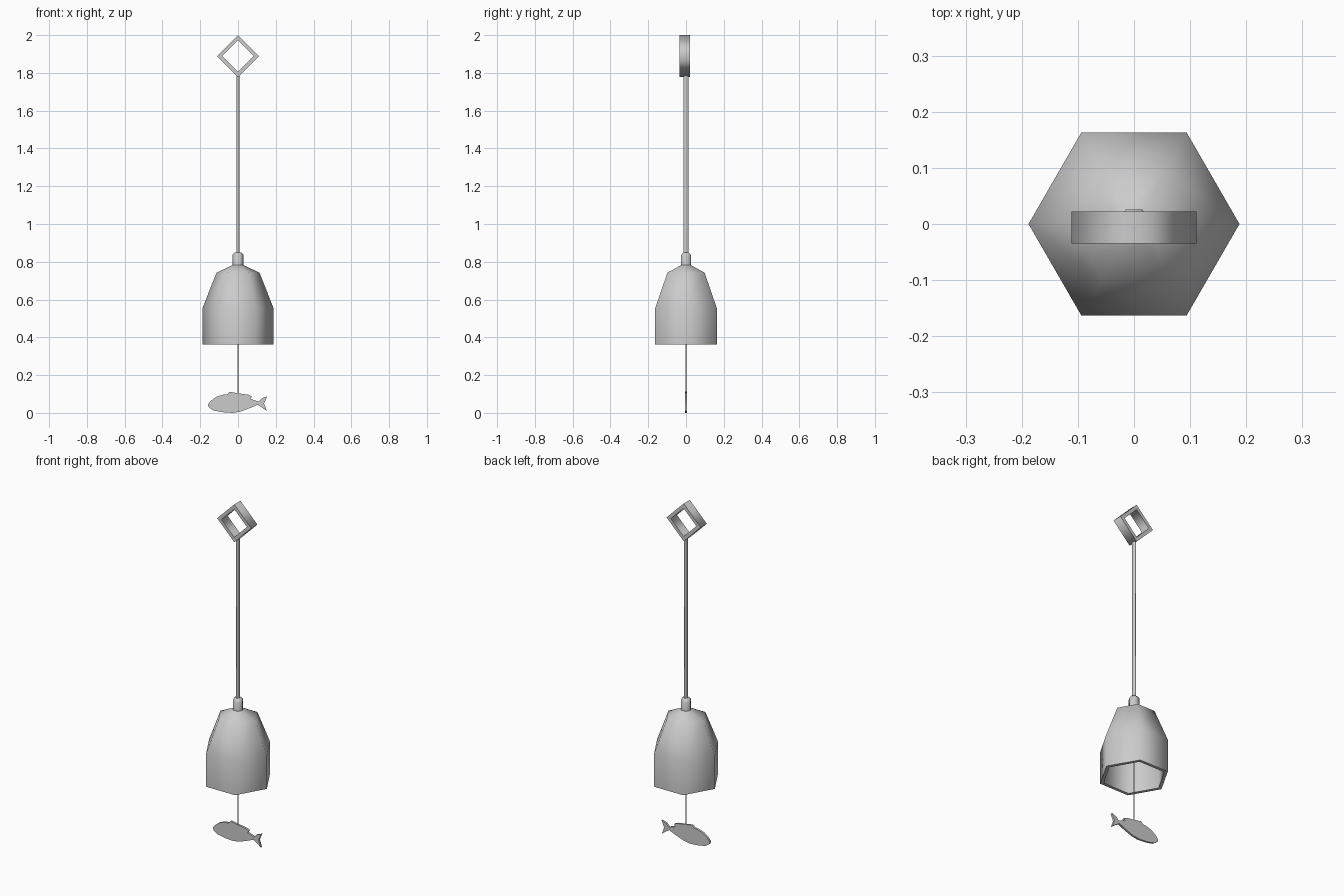
import bpy, bmesh, math

cube = bpy.data.objects.get("Cube")
if cube:
    bpy.data.objects.remove(cube, do_unlink=True)

grey = bpy.data.materials.new("cast metal grey")
grey.use_nodes = True
colour = (0.6, 0.6, 0.6, 1)
grey.diffuse_color = colour
grey.node_tree.nodes["Principled BSDF"].inputs["Base Color"].default_value = colour


def finish(name, bm, sharp=None):
    """Store the mesh, smooth it and keep the chosen edges sharp."""
    bmesh.ops.recalc_face_normals(bm, faces=bm.faces)
    for f in bm.faces:
        f.smooth = True
    for e in bm.edges:
        if sharp:
            e.smooth = not sharp(e)
        else:
            e.smooth = e.calc_face_angle(0) < math.radians(65)
    mesh = bpy.data.meshes.new(name)
    bm.to_mesh(mesh)
    bm.free()
    mesh.materials.append(grey)
    obj = bpy.data.objects.new(name, mesh)
    bpy.context.collection.objects.link(obj)
    return obj


def lathe(name, profile, sides, closed=False, sharp=None):
    """Turn (radius, height) points around z; cap the ends if not closed."""
    bm = bmesh.new()
    rings = []
    for r, z in profile:
        angles = [2 * math.pi * i / sides for i in range(sides)]
        rings.append([bm.verts.new((r * math.cos(a), r * math.sin(a), z)) for a in angles])
    pairs = list(zip(rings, rings[1:]))
    if closed:
        pairs.append((rings[-1], rings[0]))
    else:
        bm.faces.new(rings[0])
        bm.faces.new(rings[-1])
    for a, b in pairs:
        for i in range(sides):
            j = (i + 1) % sides
            bm.faces.new((a[i], a[j], b[j], b[i]))
    return finish(name, bm, sharp)


# Hollow six-sided bell: up the outside, down the inside
lathe("bell", [(0.188, 0.362), (0.188, 0.555), (0.114, 0.742), (0.03, 0.782),
               (0.02, 0.765), (0.1, 0.727), (0.168, 0.55), (0.168, 0.362)], 6, closed=True)

# Collar and hanging rod
lathe("collar", [(0.03, 0.77), (0.03, 0.835), (0.018, 0.85)], 6)
rod = lathe("hanging_rod", [(0.01, 0.84), (0.01, 1.79)], 6)
rod.scale = (0.85, 1.45, 1)

# Square hanging ring standing on its corner, extruded front to back
ring = lathe("hanging_ring", [(0.111, -0.022), (0.111, 0.035), (0.083, 0.035), (0.083, -0.022)],
             4, closed=True,
             sharp=lambda e: abs(e.verts[0].co.z - e.verts[1].co.z) < 0.001)
ring.rotation_euler.x = math.pi / 2
ring.location.z = 1.889

# Cord that carries the fish
lathe("cord", [(0.003, 0.1), (0.003, 0.78)], 6)

# Flat fish-shaped wind catcher
outline = [(-0.16, 0.043), (-0.145, 0.063), (-0.115, 0.085), (-0.08, 0.096), (-0.055, 0.099),
           (-0.045, 0.112), (0, 0.104), (0.055, 0.096), (0.074, 0.087), (0.066, 0.074),
           (0.09, 0.066), (0.11, 0.06), (0.125, 0.077), (0.155, 0.088), (0.138, 0.05),
           (0.153, 0.01), (0.125, 0.03), (0.105, 0.043), (0.07, 0.028), (0.03, 0.013),
           (0.01, 0.006), (-0.03, 0), (-0.085, 0.004), (-0.13, 0.013), (-0.155, 0.03)]
bm = bmesh.new()
front = bm.faces.new([bm.verts.new((x, -0.006, z)) for x, z in outline])
grown = bmesh.ops.extrude_face_region(bm, geom=[front], use_keep_orig=True)
moved = [g for g in grown["geom"] if isinstance(g, bmesh.types.BMVert)]
bmesh.ops.translate(bm, verts=moved, vec=(0, 0.012, 0))
finish("fish_wind_catcher", bm)
